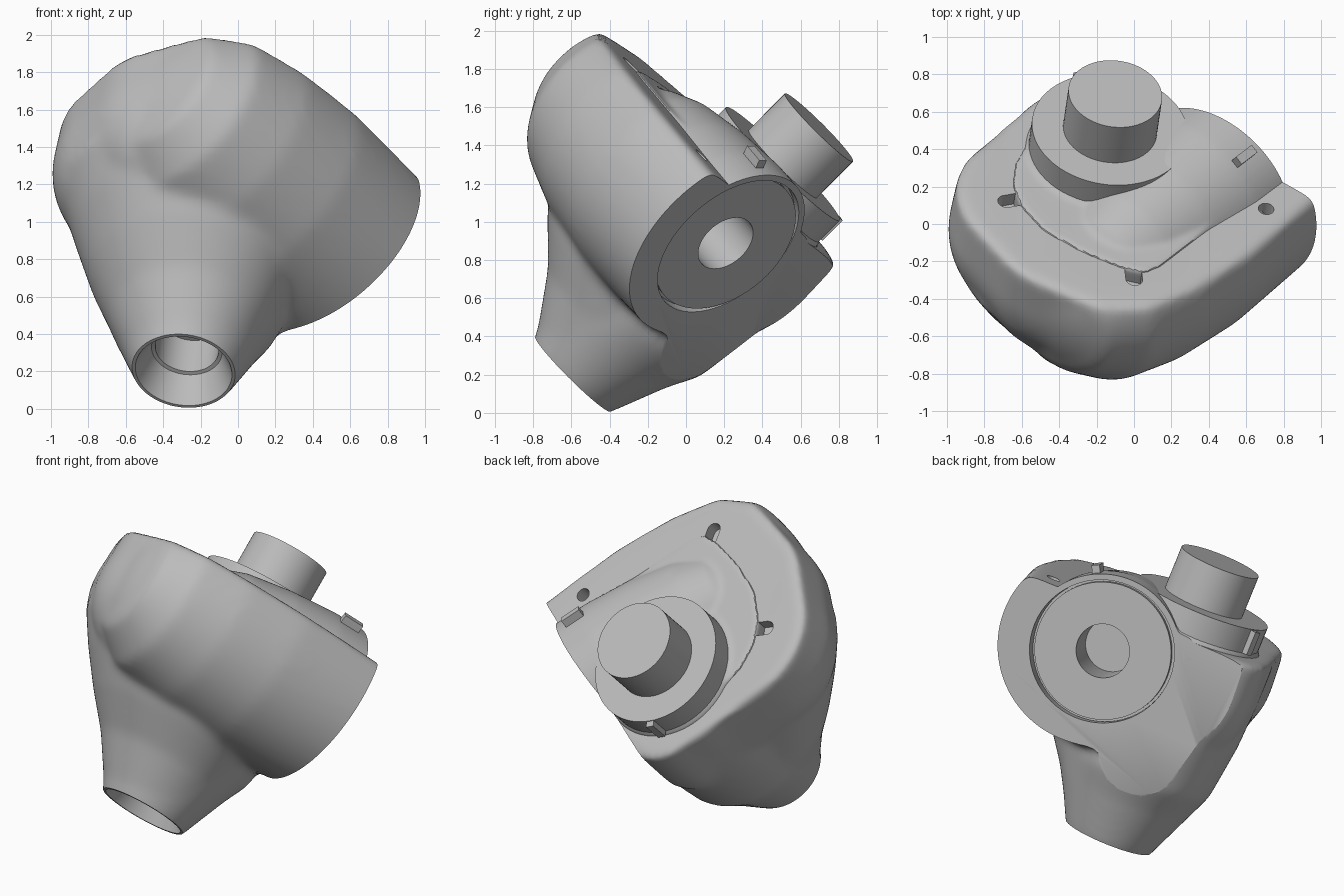
import bpy, bmesh, math
from mathutils import Matrix, Vector

if "Cube" in bpy.data.objects:
    bpy.data.objects.remove(bpy.data.objects["Cube"])

# Local frame: w runs through spout and post, u through the side bore
W = Vector((.104, .702, .704)).normalized()
U = Vector((.643, .493, -.587))
U = (U - W * U.dot(W)).normalized()
V = W.cross(U)
FRAME = Matrix((U, V, W)).transposed().to_4x4()
FRAME.translation = U * -.597 + V * -.164
FLAT, END, MOUTH = 1.08, .45, -.303
BORE, LOBE = (-.405, .815), (-.44, .83)

grey = bpy.data.materials.new("cast grey")
grey.use_nodes = True
grey.diffuse_color = (.5, .5, .5, 1)
grey.node_tree.nodes["Principled BSDF"].inputs["Base Color"].default_value = (.5, .5, .5, 1)


def skin(bm, rings):
    """Join equal rings of points into a closed solid."""
    loops = [[bm.verts.new(p) for p in ring] for ring in rings]
    n = len(loops[0])
    for lo, hi in zip(loops, loops[1:]):
        for i in range(n):
            j = (i + 1) % n
            bm.faces.new((lo[i], lo[j], hi[j], hi[i]))
    bm.faces.new(loops[0][::-1])
    bm.faces.new(loops[-1])


def circle(h, a, b, r, axis="w", sides=64):
    points = []
    for i in range(sides):
        t = math.tau * i / sides
        p, q = a + r * math.cos(t), b + r * math.sin(t)
        points.append((p, q, h) if axis == "w" else (h, p, q))
    return points


def rounded_outline(h, scale, sides=72):
    """Outline wrapped round the corner circles of the shoulder."""
    corners = ((-.55, -.5, .43), (-.6, -.25, .44), (-.45, 0, .53), (0, .08, .46), (.17, .25, .29))
    points = []
    for i in range(sides):
        t = math.tau * (i + .5) / sides
        c, s = math.cos(t), math.sin(t)
        u, v, r = max(corners, key=lambda k: k[0] * c + k[1] * s + k[2] * scale)
        points.append((u + r * scale * c, v + r * scale * s, h))
    return points


def finish(name, bm):
    bmesh.ops.recalc_face_normals(bm, faces=bm.faces[:])
    mesh = bpy.data.meshes.new(name)
    bm.to_mesh(mesh)
    bm.free()
    mesh.materials.append(grey)
    obj = bpy.data.objects.new(name, mesh)
    obj.matrix_world = FRAME
    bpy.context.collection.objects.link(obj)
    return obj


def turned(name, profile, axis="w", centre=(0, 0)):
    bm = bmesh.new()
    skin(bm, [circle(h, *centre, r, axis) for h, r in profile])
    return finish(name, bm)


def block(name, centre, size, turn=0, axis="Z"):
    bm = bmesh.new()
    m = Matrix.Translation(centre) @ Matrix.Rotation(turn, 4, axis) @ Matrix.Diagonal((*size, 1))
    bmesh.ops.create_cube(bm, size=1, matrix=m)
    return finish(name, bm)


def bake(obj):
    bpy.context.view_layer.update()
    mesh = bpy.data.meshes.new_from_object(obj.evaluated_get(bpy.context.evaluated_depsgraph_get()))
    obj.modifiers.clear()
    obj.data = mesh


def blend(obj, voxel, passes):
    remesh = obj.modifiers.new("blend", "REMESH")
    remesh.mode, remesh.voxel_size = "VOXEL", voxel
    soften = obj.modifiers.new("soften", "SMOOTH")
    soften.factor, soften.iterations = .5, passes
    bake(obj)


def carve(obj, cutters):
    for c in cutters:
        mod = obj.modifiers.new("cut", "BOOLEAN")
        mod.operation, mod.object, mod.solver = "DIFFERENCE", c, "MANIFOLD"
    bake(obj)


# Housing: spout, one-sided flare, side lobe and rounded shoulder blended together
bm = bmesh.new()
skin(bm, [circle(*ring) for ring in (
    (-.4, 0, 0, .225), (MOUTH, 0, 0, .28), (0, -.02, -.01, .42), (.16, 0, 0, .48),
    (.5, 0, 0, .525), (.8, 0, 0, .54), (FLAT, 0, 0, .54))])
skin(bm, [circle(*ring) for ring in (
    (MOUTH, 0, 0, .27), (0, -.06, -.03, .42), (.2, -.14, -.08, .53), (.4, -.25, -.12, .59),
    (.6, -.35, -.14, .63), (.8, -.36, -.14, .6))])
lobe = [circle(h, *LOBE, r, "u") for h, r in (
    (-1, .02), (-.98, .17), (-.92, .37), (-.72, .53), (-.4, .605), (0, .635), (.7, .6))]
skin(bm, [[(u, v, min(w, FLAT)) for u, v, w in ring] for ring in lobe])
bowl = [math.radians(a) for a in range(10, 91, 10)]
skin(bm, [rounded_outline(.8 - .47 * math.cos(a), math.sin(a)) for a in bowl]
     + [rounded_outline(FLAT, .97)])
housing = finish("housing", bm)
blend(housing, .026, 14)

# Cutters for the machined ends, spout, bore, fixing hole and slots
end_cut = block("end_cutter", (1.0, -.6, .5), (1, 4, 4), math.radians(6))
bore_cut = turned("bore_cutter", [(.05, .44), (.8, .44)], "u", BORE)
cutters = [
    end_cut, bore_cut,
    block("mouth_cutter", (0, 0, MOUTH - .5), (4, 4, 1)),
    turned("spout_cutter", [(-.4, .29), (MOUTH, .26), (-.14, .19), (-.135, .17), (.1, .17)]),
    turned("fixing_hole_cutter", [(.9, .042), (1.3, .042)], "w", (.3, -.87)),
    turned("slot_end_a", [(1.0, .045), (1.3, .045)], "w", (-.62, -.72)),
    turned("slot_end_b", [(1.0, .045), (1.3, .045)], "w", (-.67, .14)),
    block("slot_a", (-.58, -.68, 1.15), (.12, .09, .3), math.radians(45)),
    block("slot_b", (-.62, .11, 1.15), (.12, .09, .3), math.radians(-30)),
]
carve(housing, cutters)

# Cover: flush plate, hump over the bore and a low seat under the flange
outline = ((.6, -.76), (-.45, -.76), (-.55, -.73), (-.61, -.62), (-.67, -.4), (-.7, -.15), (-.65, .05),
           (-.56, .19), (-.42, .29), (-.2, .36), (.12, .36), (.3, .2), (.6, -.1))
bm = bmesh.new()
skin(bm, [[(u, v, h) for u, v in outline] for h in (.95, FLAT + .012)])
skin(bm, [circle(h, *BORE, r, "u") for h, r in (
    (-.68, .1), (-.6, .23), (-.48, .32), (-.3, .39), (0, .445), (.3, .475), (.6, .478))])
skin(bm, [circle(h, 0, 0, r) for h, r in ((.95, .44), (FLAT, .44), (1.14, .39))])
cover = finish("cover", bm)
blend(cover, .016, 10)
carve(cover, [end_cut, bore_cut])
for c in cutters:
    bpy.data.objects.remove(c)

# Flange and post stacked on the main axis
flange = turned("flange", [(1.1, .42), (1.26, .42)])
post = turned("post", [(1.2, .252), (1.53, .252)])
flange_key = block("flange_key", (.19, .365, 1.18), (.05, .09, .15), math.radians(-28))
cover_rib = block("cover_rib", (.37, -.63, 1.25), (.13, .05, .07), math.radians(28), "X")

# Bearing plate with its blind hole
plate = turned("bearing_plate", [(.12, .01), (.12, .165), (END, .165), (END, .422), (END - .04, .422),
                                 (END - .04, .438), (.06, .438), (.06, .01)], "u", BORE)

# Smooth shading with crisp machined edges
for obj in (housing, cover, flange, post, flange_key, cover_rib, plate):
    obj.data.shade_smooth()
    obj.data.set_sharp_from_angle(angle=math.radians(32))
